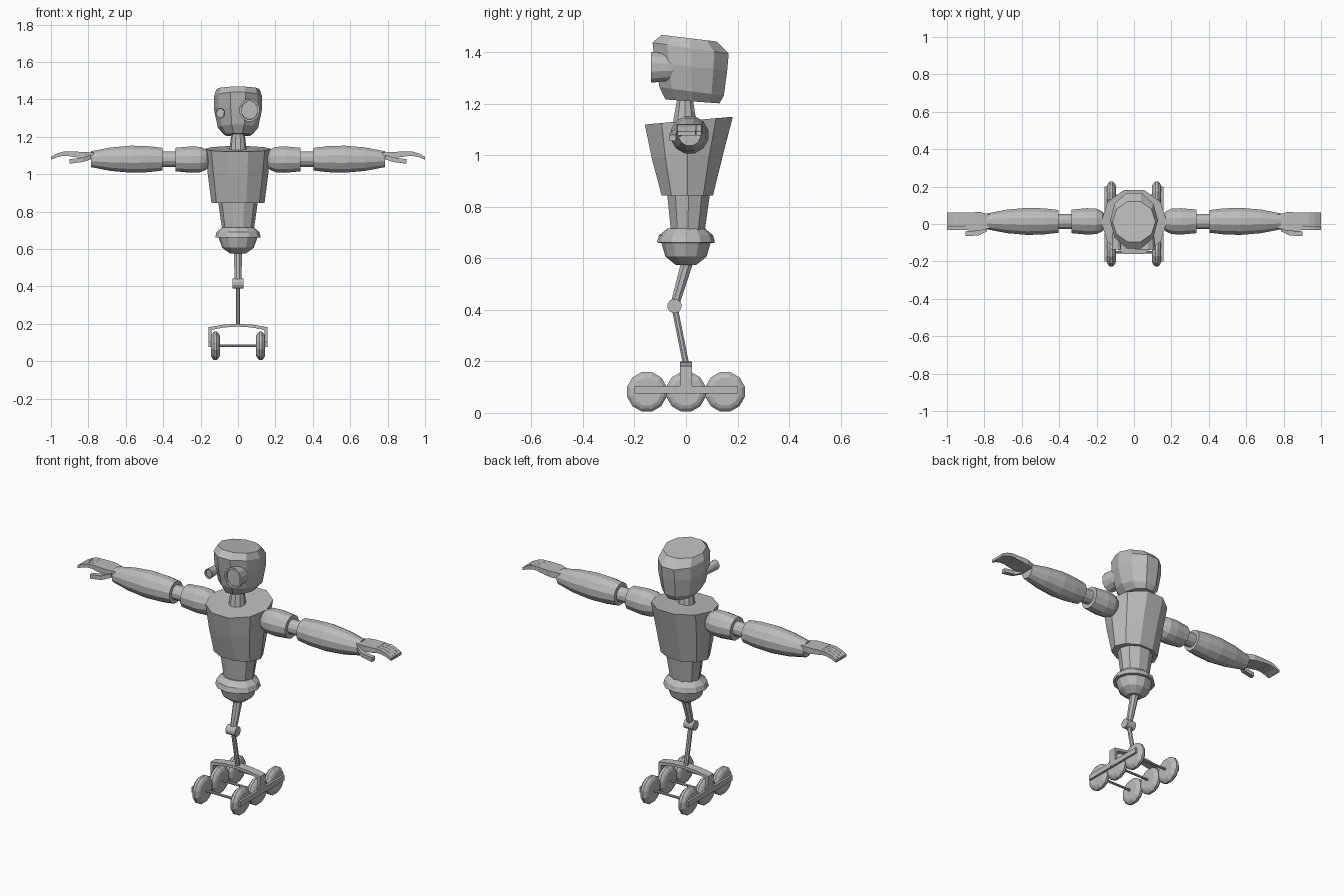
import bpy, bmesh, math
from mathutils import Vector as V

grey = bpy.data.materials.new("plain grey")
grey.diffuse_color = (0.5, 0.5, 0.5, 1)
X, Y, Z = V((1, 0, 0)), V((0, 1, 0)), V((0, 0, 1))


def loft(name, rings):
    """Skin a list of equal-length point rings and cap both ends."""
    bm = bmesh.new()
    rows = [[bm.verts.new(p) for p in r] for r in rings]
    n = len(rows[0])
    for a, b in zip(rows, rows[1:]):
        for i in range(n):
            j = (i + 1) % n
            bm.faces.new((a[i], a[j], b[j], b[i]))
    bm.faces.new(rows[0][::-1])
    bm.faces.new(rows[-1])
    bmesh.ops.recalc_face_normals(bm, faces=bm.faces)
    me = bpy.data.meshes.new(name)
    bm.to_mesh(me)
    bm.free()
    me.materials.append(grey)
    ob = bpy.data.objects.new(name, me)
    bpy.context.collection.objects.link(ob)
    return ob


def ring(c, u, v, n, phase=0.0):
    ang = [2 * math.pi * (i + phase) / n for i in range(n)]
    return [V(c) + u * math.cos(a) + v * math.sin(a) for a in ang]


def body(name, rows, n=10):
    """Rows: front y, back y, half width, front z, back z."""
    k = 1 / math.sin(math.radians(72)) if n == 10 else 1
    rings = []
    for yf, yb, rx, zf, zb in rows:
        c = (0, (yf + yb) / 2, (zf + zb) / 2)
        rings.append(ring(c, X * rx, V((0, (yb - yf) / 2, (zb - zf) / 2)) * k, n))
    return loft(name, rings)


def rod(name, a, b, ra, rb, n=8):
    a, b = V(a), V(b)
    d = (b - a).normalized()
    u = (Y if abs(d.x) > 0.9 else X)
    v = d.cross(u).normalized()
    return loft(name, [ring(a, u * ra, v * ra, n, 0.5), ring(b, u * rb, v * rb, n, 0.5)])


def turned_x(name, s, cy, cz, rows, n=12):
    """Lathe along x; rows: x, radius."""
    return loft(name, [ring((s * x, cy, cz), Y * r, Z * r, n, 0.5) for x, r in rows])


def strip(name, path):
    """Bar through rows: centre, half y, half z."""
    rings = []
    for c, hy, hz in path:
        rings.append([V(c) + Y * hy * a + Z * hz * b for a, b in ((-1, -1), (1, -1), (1, 1), (-1, 1))])
    return loft(name, rings)


def box(name, c, h):
    c = V(c)
    return strip(name, [(c - X * h[0], h[1], h[2]), (c + X * h[0], h[1], h[2])])


# Head and neck
body("head", [(-0.08, 0.13, 0.075, 1.217, 1.202), (-0.103, 0.147, 0.108, 1.265, 1.232),
              (-0.12, 0.16, 0.128, 1.36, 1.33), (-0.13, 0.166, 0.128, 1.438, 1.395),
              (-0.095, 0.12, 0.115, 1.468, 1.442)])
body("neck", [(-0.052, 0.042, 0.047, 1.12, 1.12), (-0.035, 0.027, 0.036, 1.215, 1.215)])

# Eye tubes with recessed lenses
for name, x, z, rx, rz in (("large_eye", 0.062, 1.342, 0.055, 0.062),
                           ("small_eye", -0.094, 1.326, 0.026, 0.029)):
    loft(name, [ring((x, y, z), X * rx * k, Z * rz * k, 12, 0.5)
                for y, k in ((0.0, 0.6), (-0.07, 0.88), (-0.135, 1), (-0.135, 0.82), (-0.125, 0.8))])

# Torso, waist and hips
body("torso", [(-0.095, 0.105, 0.142, 0.845, 0.845), (-0.133, 0.143, 0.161, 0.99, 1.0),
               (-0.16, 0.182, 0.176, 1.12, 1.15)])
body("waist", [(-0.058, 0.072, 0.084, 0.70, 0.70), (-0.073, 0.093, 0.106, 0.85, 0.85)])
body("hip_ring", [(-0.095, 0.095, 0.105, 0.66, 0.66), (-0.113, 0.113, 0.122, 0.661, 0.661),
                  (-0.105, 0.105, 0.114, 0.69, 0.69), (-0.072, 0.074, 0.085, 0.716, 0.716)], 12)
body("hip_bowl", [(-0.04, 0.04, 0.042, 0.575, 0.575), (-0.08, 0.08, 0.085, 0.607, 0.607),
                  (-0.097, 0.097, 0.105, 0.665, 0.665)], 12)

# Single leg
rod("upper_leg", (0, 0.006, 0.59), (0, -0.045, 0.415), 0.025, 0.018)
rod("knee", (-0.03, -0.045, 0.415), (0.03, -0.045, 0.415), 0.028, 0.028, 12)
rod("lower_leg", (0, -0.045, 0.415), (0, 0, 0.19), 0.013, 0.013)

# Arched axle bracket
half = [(0.158, 0.08, 0.142, 0.08), (0.158, 0.182, 0.142, 0.167),
        (0.08, 0.195, 0.078, 0.18), (0, 0.2, 0, 0.185)]
arch = [(-a, b, -c, d) for a, b, c, d in half] + half[-2::-1]
loft("bracket", [[V((a, -0.024, b)), V((a, 0.024, b)), V((c, 0.024, d)), V((c, -0.024, d))]
                 for a, b, c, d in arch])

# Wheels, axles and side rails
for y in (-0.152, 0, 0.152):
    rod("axle", (-0.12, y, 0.082), (0.12, y, 0.082), 0.007, 0.007)
    for s in (-1, 1):
        turned_x("wheel", s, y, 0.082, [(0.097, 0.055), (0.103, 0.068), (0.114, 0.079),
                                       (0.128, 0.079), (0.139, 0.068), (0.145, 0.055)])
for s in (-1, 1):
    box("side_rail", (s * 0.15, 0, 0.09), (0.007, 0.2, 0.015))

# Arms and hands
ay, az = 0.014, 1.08
for s in (-1, 1):
    turned_x("upper_arm", s, ay, az - 0.002, [(0.155, 0.035), (0.17, 0.056), (0.2, 0.07),
                                             (0.25, 0.073), (0.335, 0.065)])
    turned_x("elbow", s, ay, az, [(0.32, 0.042), (0.42, 0.042)])
    turned_x("forearm", s, ay, az, [(0.405, 0.063), (0.48, 0.072), (0.57, 0.075),
                                   (0.68, 0.065), (0.785, 0.044)])
    strip("palm", [((s * 0.77, ay, 1.097), 0.036, 0.018), ((s * 0.82, ay, 1.102), 0.05, 0.017),
                   ((s * 0.9, ay, 1.108), 0.047, 0.013)])
    for i in range(4):
        y = ay + (i - 1.5) * 0.0235
        strip("finger", [((s * x, y, z), 0.0112, h) for x, z, h in
                         ((0.89, 1.109, 0.011), (0.935, 1.109, 0.011),
                          (0.968, 1.1, 0.01), (1.0, 1.085, 0.008))])
    strip("thumb", [((s * x, y, z), 0.013, 0.012) for x, y, z in
                    ((0.785, -0.025, 1.092), (0.83, -0.048, 1.077), (0.9, -0.052, 1.068))])
